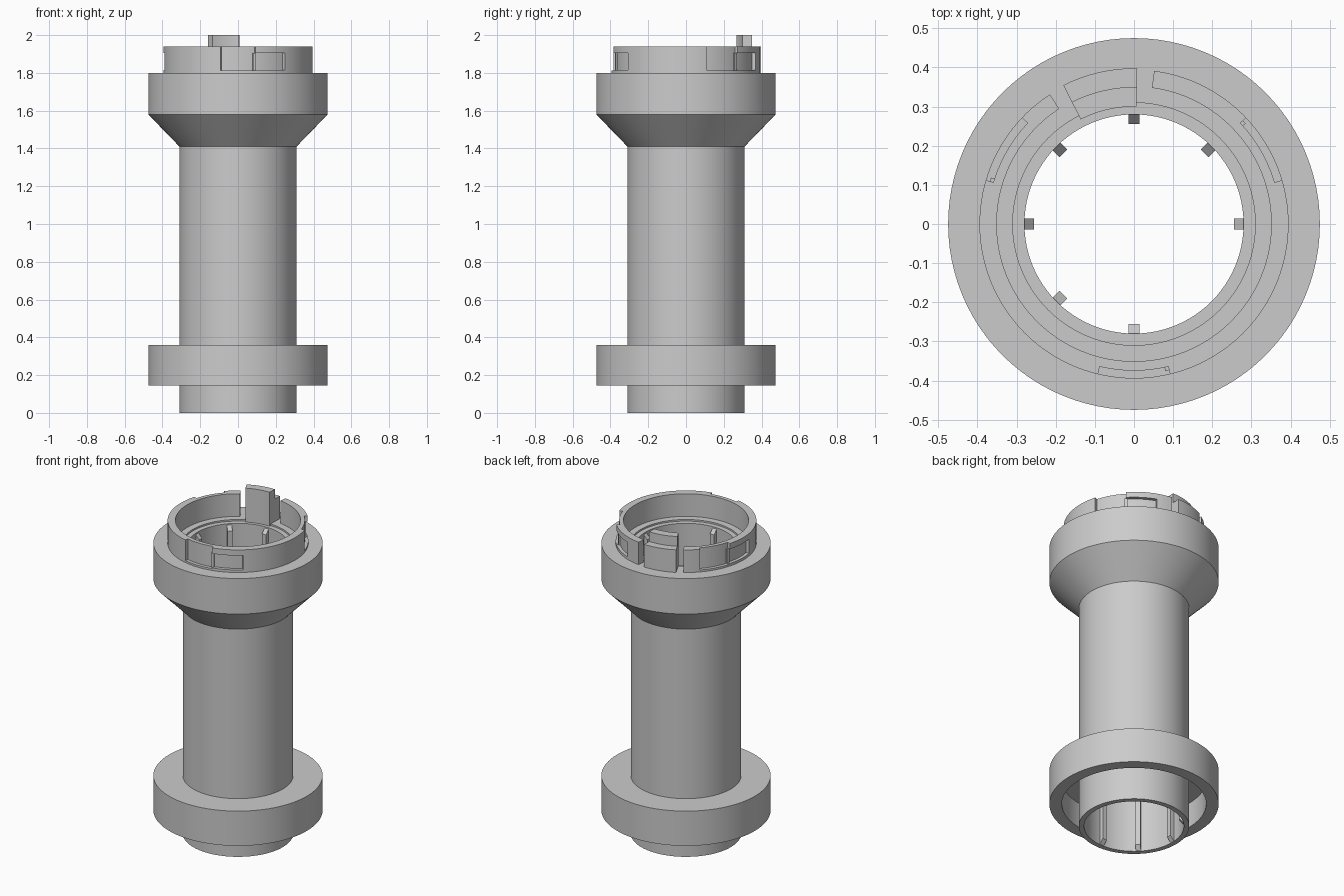
import bpy, bmesh, math
from math import cos, sin, radians

if "Cube" in bpy.data.objects:
    bpy.data.objects.remove(bpy.data.objects["Cube"])

SEG = 96
grey = bpy.data.materials.new("plain grey")
grey.diffuse_color = (0.6, 0.6, 0.6, 1)
grey.use_nodes = True
grey.node_tree.nodes["Principled BSDF"].inputs["Base Color"].default_value = grey.diffuse_color


def finish(bm, name):
    bmesh.ops.recalc_face_normals(bm, faces=bm.faces)
    me = bpy.data.meshes.new(name)
    bm.to_mesh(me)
    bm.free()
    me.materials.append(grey)
    ob = bpy.data.objects.new(name, me)
    bpy.context.collection.objects.link(ob)
    return ob


def sweep(name, profile, a0=0.0, a1=360.0):
    """Turn a closed (radius, z) profile about z, fully or as a capped arc."""
    full = a1 - a0 >= 360
    n = max(2, round(SEG * (a1 - a0) / 360))
    bm = bmesh.new()
    rings = []
    for i in range(n if full else n + 1):
        a = radians(a0 + (a1 - a0) * i / n)
        rings.append([bm.verts.new((r * cos(a), r * sin(a), z)) for r, z in profile])
    m = len(profile)
    for i in range(n):
        p, q = rings[i], rings[(i + 1) % len(rings)]
        for j in range(m):
            k = (j + 1) % m
            bm.faces.new((p[j], p[k], q[k], q[j]))
    if not full:
        bm.faces.new(rings[0])
        bm.faces.new(rings[-1])
    return finish(bm, name)


def arc_block(name, a0, a1, r0, r1, z0, z1):
    return sweep(name, [(r0, z0), (r1, z0), (r1, z1), (r0, z1)], a0, a1)


# hollow tube with lower socket flange and flared upper head
sweep("body", [(.28, 0), (.31, 0), (.31, .30), (.405, .30), (.405, .145),
               (.475, .145), (.475, .36), (.31, .36), (.31, 1.41),
               (.475, 1.58), (.475, 1.80), (.31, 1.80), (.31, 1.79), (.28, 1.79)])

# locking collar, open at the back for the key
collar = arc_block("locking_collar", 123, 442.5, .351, .395, 1.80, 1.94)

# L-shaped bayonet slots cut into the collar
cutters = []
for c in (30, 150, 270):
    cutters.append(arc_block("entry_cutter", c - 13.5, c + 13.5, .375, .45, 1.812, 2.0))
    cutters.append(arc_block("channel_cutter", c + 12, c + 39, .375, .44, 1.816, 1.905))
for cut in cutters:
    cut.hide_render = True
    mod = collar.modifiers.new("slot", 'BOOLEAN')
    mod.operation = 'DIFFERENCE'
    mod.solver = 'EXACT'
    mod.object = cut
bpy.context.view_layer.objects.active = collar
collar.select_set(True)
bpy.ops.object.convert(target='MESH')
for cut in cutters:
    bpy.data.objects.remove(cut)

# small detent ridge at the mouth of each channel
for c in (30, 150, 270):
    arc_block("detent", c + 12, c + 14.5, .372, .384, 1.812, 1.905)

# stepped alignment key at the back
sweep("key", [(.30, 1.79), (.31, 1.79), (.31, 1.80), (.398, 1.80), (.398, 1.94),
              (.35, 1.94), (.35, 2.0), (.30, 2.0)], 88.8, 117)

# bore ribs with inward-sloping ends
for k in range(7):
    a = radians(45 * k)
    bm = bmesh.new()
    ends = []
    for s in (-.014, .014):
        ends.append([bm.verts.new((r * cos(a) - s * sin(a), r * sin(a) + s * cos(a), z))
                     for r, z in ((.283, .0), (.255, .03), (.255, 1.755), (.283, 1.785))])
    p, q = ends
    bm.faces.new(p)
    bm.faces.new(q)
    for j in range(4):
        n = (j + 1) % 4
        bm.faces.new((p[j], p[n], q[n], q[j]))
    finish(bm, "bore_rib")

# smooth round walls, sharp edges kept
bpy.ops.object.select_all(action='SELECT')
bpy.ops.object.shade_smooth_by_angle(angle=radians(30))
